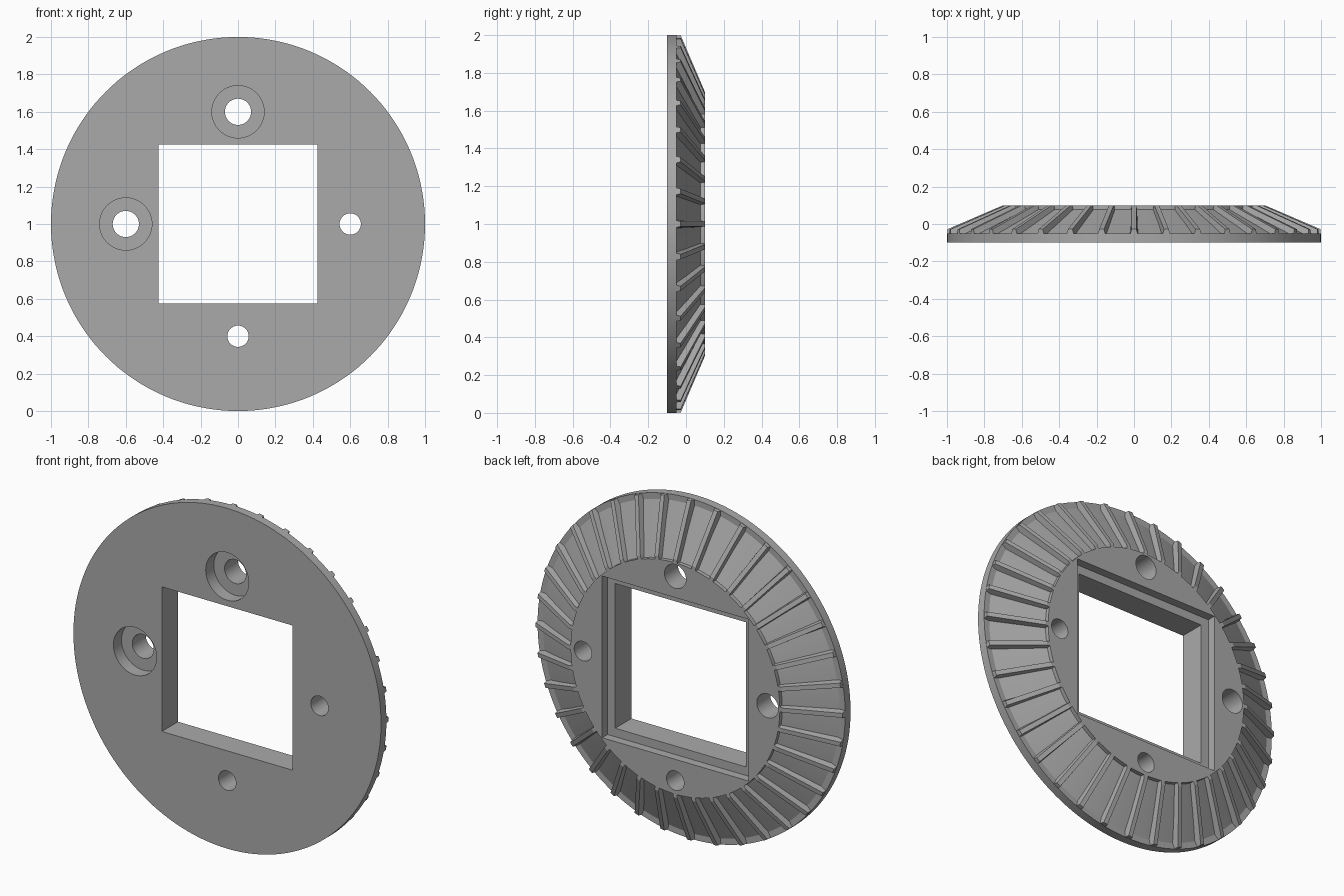
import bpy, bmesh
from math import radians
from mathutils import Matrix, Vector

cube = bpy.data.objects.get("Cube")
if cube:
    bpy.data.objects.remove(cube, do_unlink=True)

RIBS = 36
CENTRE = Vector((0, 0, 1))

grey = bpy.data.materials.new("plain grey")
grey.use_nodes = True
grey.diffuse_color = (0.4, 0.4, 0.4, 1)
grey.node_tree.nodes["Principled BSDF"].inputs["Base Color"].default_value = (0.4, 0.4, 0.4, 1)


def make_object(name, bm):
    bmesh.ops.recalc_face_normals(bm, faces=bm.faces)
    mesh = bpy.data.meshes.new(name)
    bm.to_mesh(mesh)
    bm.free()
    mesh.materials.append(grey)
    obj = bpy.data.objects.new(name, mesh)
    bpy.context.collection.objects.link(obj)
    return obj


def lathe(name, profile, steps=144):
    """Turn (radius, y) points about the y axis."""
    bm = bmesh.new()
    verts = [bm.verts.new((r, y, 0)) for r, y in profile]
    edges = [bm.edges.new(pair) for pair in zip(verts, verts[1:])]
    bmesh.ops.spin(bm, geom=verts + edges, cent=(0, 0, 0), axis=(0, 1, 0),
                   angle=radians(360), steps=steps, use_duplicate=False)
    bmesh.ops.remove_doubles(bm, verts=bm.verts, dist=1e-5)
    obj = make_object(name, bm)
    obj.location = CENTRE
    return obj


def cut(target, cutter):
    cutter.hide_render = True
    mod = target.modifiers.new(cutter.name, "BOOLEAN")
    mod.operation = "DIFFERENCE"
    mod.solver = "EXACT"
    mod.object = cutter
    bpy.context.view_layer.objects.active = target
    bpy.ops.object.modifier_apply(modifier=mod.name)
    bpy.data.objects.remove(cutter, do_unlink=True)


def cut_square(target, half, y0, y1):
    bm = bmesh.new()
    bmesh.ops.create_cube(bm, size=1)
    bmesh.ops.scale(bm, vec=(2 * half, y1 - y0, 2 * half), verts=bm.verts)
    cutter = make_object("square_cutter", bm)
    cutter.location = CENTRE + Vector((0, (y0 + y1) / 2, 0))
    cut(target, cutter)


def cut_round(target, x, z, radius, y0, y1):
    bm = bmesh.new()
    bmesh.ops.create_cone(bm, cap_ends=True, segments=48, radius1=radius,
                          radius2=radius, depth=y1 - y0)
    bmesh.ops.rotate(bm, verts=bm.verts, matrix=Matrix.Rotation(radians(90), 3, "X"))
    cutter = make_object("round_cutter", bm)
    cutter.location = CENTRE + Vector((x, (y0 + y1) / 2, z))
    cut(target, cutter)


# Disc with a thin rim, a sloping back and a raised flat centre
disc = lathe("bevelled_disc", [(0, -0.1), (1, -0.1), (1, -0.05), (0.965, -0.05),
                               (0.68, 0.077), (0.68, 0.1), (0, 0.1)])

# Square window with a wider recess at the back
cut_square(disc, 0.425, -0.3, 0.3)
cut_square(disc, 0.475, 0.05, 0.3)

# Two counterbored holes and two plain holes
for x, z in ((0, 0.6), (-0.6, 0)):
    cut_round(disc, x, z, 0.07, -0.3, 0.3)
    cut_round(disc, x, z, 0.14, -0.3, -0.025)
for x, z in ((0, -0.6), (0.6, 0)):
    cut_round(disc, x, z, 0.057, -0.3, 0.3)

# Radial ribs along the slope, slightly narrower at the crest
crest = [(0.998, -0.028), (0.7, 0.1), (0.675, 0.1)]
base = [(0.998, -0.06), (0.7, 0.023), (0.675, 0.03)]
bm = bmesh.new()
for i in range(RIBS):
    turn = Matrix.Rotation(radians(360 / RIBS * i), 3, "Y")

    def row(points, offset):
        return [bm.verts.new(turn @ Vector((r, y, offset))) for r, y in points]

    loops = [row(base, -0.021), row(crest, -0.013), row(crest, 0.013), row(base, 0.021)]
    for a, b in zip(loops, loops[1:] + loops[:1]):
        for k in range(2):
            bm.faces.new((a[k], a[k + 1], b[k + 1], b[k]))
    for k in (0, 2):
        bm.faces.new([loop[k] for loop in loops])
ribs = make_object("radial_ribs", bm)
ribs.location = CENTRE

# Smooth the round walls, keep every edge crisp
bpy.ops.object.select_all(action="DESELECT")
disc.select_set(True)
bpy.context.view_layer.objects.active = disc
bpy.ops.object.shade_smooth_by_angle(angle=radians(15))
